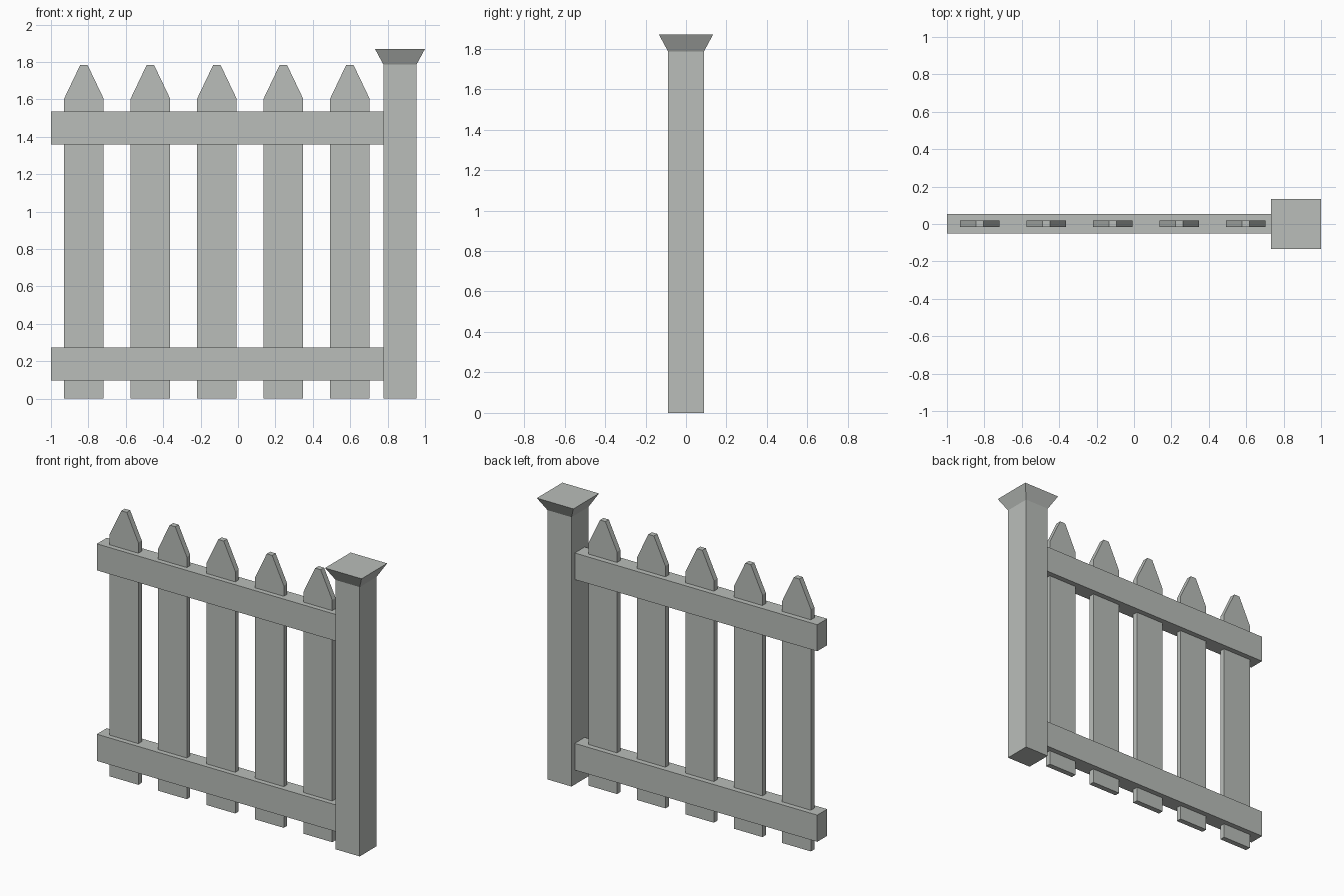
import bpy
import bmesh

cube = bpy.data.objects.get("Cube")
if cube:
    bpy.data.objects.remove(cube, do_unlink=True)

grey = bpy.data.materials.new("weathered grey")
grey.use_nodes = True
COLOUR = (0.49, 0.515, 0.49, 1)
grey.diffuse_color = COLOUR
grey.node_tree.nodes["Principled BSDF"].inputs["Base Color"].default_value = COLOUR


def extrude_profile(name, points, offset):
    """Extrude a closed 3D profile along an offset vector into a solid."""
    bm = bmesh.new()
    face = bm.faces.new([bm.verts.new(p) for p in points])
    result = bmesh.ops.extrude_face_region(bm, geom=[face], use_keep_orig=True)
    moved = [v for v in result["geom"] if isinstance(v, bmesh.types.BMVert)]
    bmesh.ops.translate(bm, verts=moved, vec=offset)
    bmesh.ops.recalc_face_normals(bm, faces=bm.faces)
    mesh = bpy.data.meshes.new(name)
    bm.to_mesh(mesh)
    bm.free()
    mesh.materials.append(grey)
    obj = bpy.data.objects.new(name, mesh)
    bpy.context.collection.objects.link(obj)
    return obj


def square(x, half, z):
    return [(x - half, -half, z), (x + half, -half, z), (x + half, half, z), (x - half, half, z)]


# Pointed pickets with small blunt tips
HALF, TIP, SHOULDER, TOP = 0.105, 0.02, 1.605, 1.783
for i in range(5):
    x = -0.824 + i * 0.3555
    outline = [(-HALF, 0), (HALF, 0), (HALF, SHOULDER), (TIP, TOP), (-TIP, TOP), (-HALF, SHOULDER)]
    extrude_profile(f"picket_{i + 1}", [(x + px, -0.017, z) for px, z in outline], (0, 0.036, 0))

# Horizontal rails running into the post
for name, low, high in (("lower_rail", 0.096, 0.273), ("upper_rail", 1.359, 1.535)):
    end = [(-1, -0.05, low), (-1, 0.054, low), (-1, 0.054, high), (-1, -0.05, high)]
    extrude_profile(name, end, (1.78, 0, 0))

# End post: square shaft, with its top edge flared out into the cap
POST_X, NECK, CAP_TOP = 0.866, 1.785, 1.87
post = extrude_profile("end_post", square(POST_X, 0.088, 0), (0, 0, NECK))
bm = bmesh.new()
bm.from_mesh(post.data)
top = max(bm.faces, key=lambda f: f.calc_center_median().z)
cap = bmesh.ops.extrude_discrete_faces(bm, faces=[top])["faces"][0]
for v in cap.verts:
    v.co.x = POST_X + (v.co.x - POST_X) * 0.134 / 0.088
    v.co.y *= 0.134 / 0.088
    v.co.z = CAP_TOP
bm.to_mesh(post.data)
bm.free()
